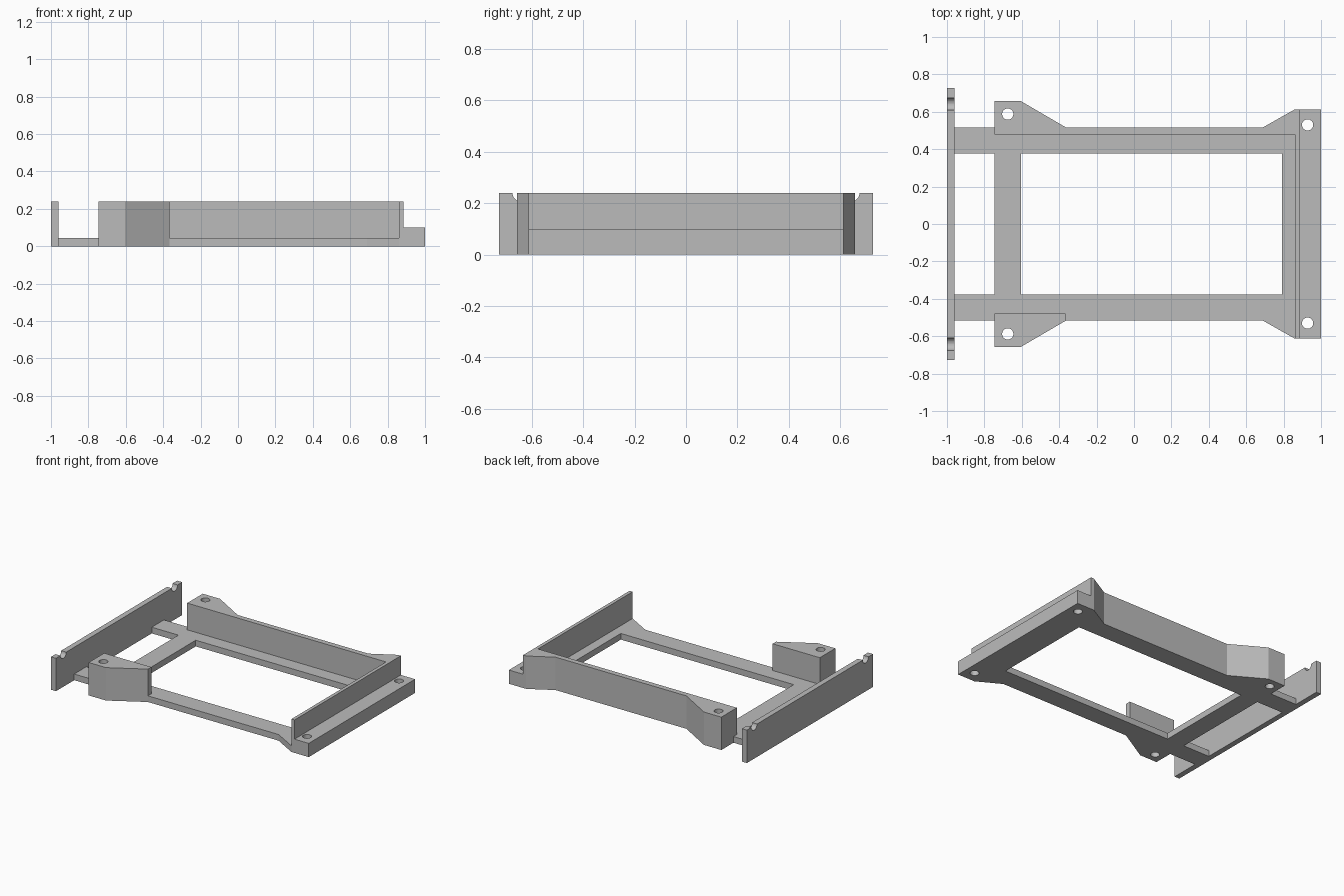
import bpy, bmesh, math

cube = bpy.data.objects.get("Cube")
if cube:
    bpy.data.objects.remove(cube, do_unlink=True)

grey = bpy.data.materials.new("plain grey")
grey.use_nodes = True
grey.diffuse_color = (0.5, 0.5, 0.5, 1)
grey.node_tree.nodes["Principled BSDF"].inputs["Base Color"].default_value = grey.diffuse_color


def prism(name, outline, low, high, axis="z"):
    """Extrude an outline: (x, y) along z, or (y, z) along x."""
    place = (lambda p, h: (p[0], p[1], h)) if axis == "z" else (lambda p, h: (h, p[0], p[1]))
    bm = bmesh.new()
    face = bm.faces.new([bm.verts.new(place(p, low)) for p in outline])
    extruded = bmesh.ops.extrude_face_region(bm, geom=[face])["geom"]
    tops = [v for v in extruded if isinstance(v, bmesh.types.BMVert)]
    step = (0, 0, high - low) if axis == "z" else (high - low, 0, 0)
    bmesh.ops.translate(bm, verts=tops, vec=step)
    bmesh.ops.recalc_face_normals(bm, faces=bm.faces)
    mesh = bpy.data.meshes.new(name)
    bm.to_mesh(mesh)
    bm.free()
    mesh.materials.append(grey)
    obj = bpy.data.objects.new(name, mesh)
    bpy.context.collection.objects.link(obj)
    return obj


def rect(x0, x1, y0, y1):
    return [(x0, y0), (x1, y0), (x1, y1), (x0, y1)]


def circle(x, y, r, n=32):
    return [(x + r * math.cos(2 * math.pi * i / n), y + r * math.sin(2 * math.pi * i / n))
            for i in range(n)]


def cut(obj, outline):
    """Cut an outline straight down through an object."""
    cutter = prism("cutter", outline, -0.1, 0.4)
    cutter.hide_render = True
    mod = obj.modifiers.new("cut", "BOOLEAN")
    mod.operation, mod.solver, mod.object = "DIFFERENCE", "EXACT", cutter
    bpy.context.view_layer.objects.active = obj
    bpy.ops.object.modifier_apply(modifier=mod.name)
    bpy.data.objects.remove(cutter, do_unlink=True)


FLOOR, LEDGE, TOP = 0.045, 0.1, 0.24
RAIL, EAR, END = 0.517, 0.657, 0.613      # half widths of rails, ears and end bar
WALL_IN, WALL_X, EAR_X = 0.478, 0.86, -0.745

# Floor frame with flared ears, its main window and the open slot
ear = [(EAR_X, EAR), (-0.605, EAR), (-0.365, RAIL)]
flare = [(0.69, RAIL), (WALL_X, END)]
half = [(-0.96, RAIL), (EAR_X, RAIL)] + ear + flare + [(1, END)]
floor = prism("floor_frame", half + [(x, -y) for x, y in reversed(half)], 0, FLOOR)
cut(floor, rect(-0.605, 0.79, -0.377, 0.377))
cut(floor, rect(-1.1, EAR_X, -0.377, 0.377))

# Long back wall and short front bracket standing on the floor
back = prism("back_wall", [(EAR_X, WALL_IN)] + ear + flare + [(WALL_X, WALL_IN)], FLOOR, TOP)
front = prism("front_bracket",
              [(x, -y) for x, y in [(EAR_X, WALL_IN)] + ear + [(-0.365, WALL_IN)]], FLOOR, TOP)

# End wall with its lower ledge
prism("end_wall", rect(WALL_X, 0.885, -END, END), FLOOR, TOP)
ledge = prism("end_ledge", rect(0.885, 1, -END, END), FLOOR, LEDGE)

# Screw holes
for side, upper in ((1, back), (-1, front)):
    for x, y, part in ((-0.675, 0.588, upper), (0.928, 0.53, ledge)):
        for obj in (floor, part):
            cut(obj, circle(x, y * side, 0.03))

# Tall end plate with a round notch near each end of its top edge
notch = [(0.642 + 0.033 * math.cos(a), TOP - 0.033 * math.sin(a))
         for a in (math.pi * i / 12 for i in range(13))]
side = [(0.727, 0), (0.727, TOP)] + notch
prism("end_plate", side + [(-y, z) for y, z in reversed(side)], -1, -0.96, axis="x")
